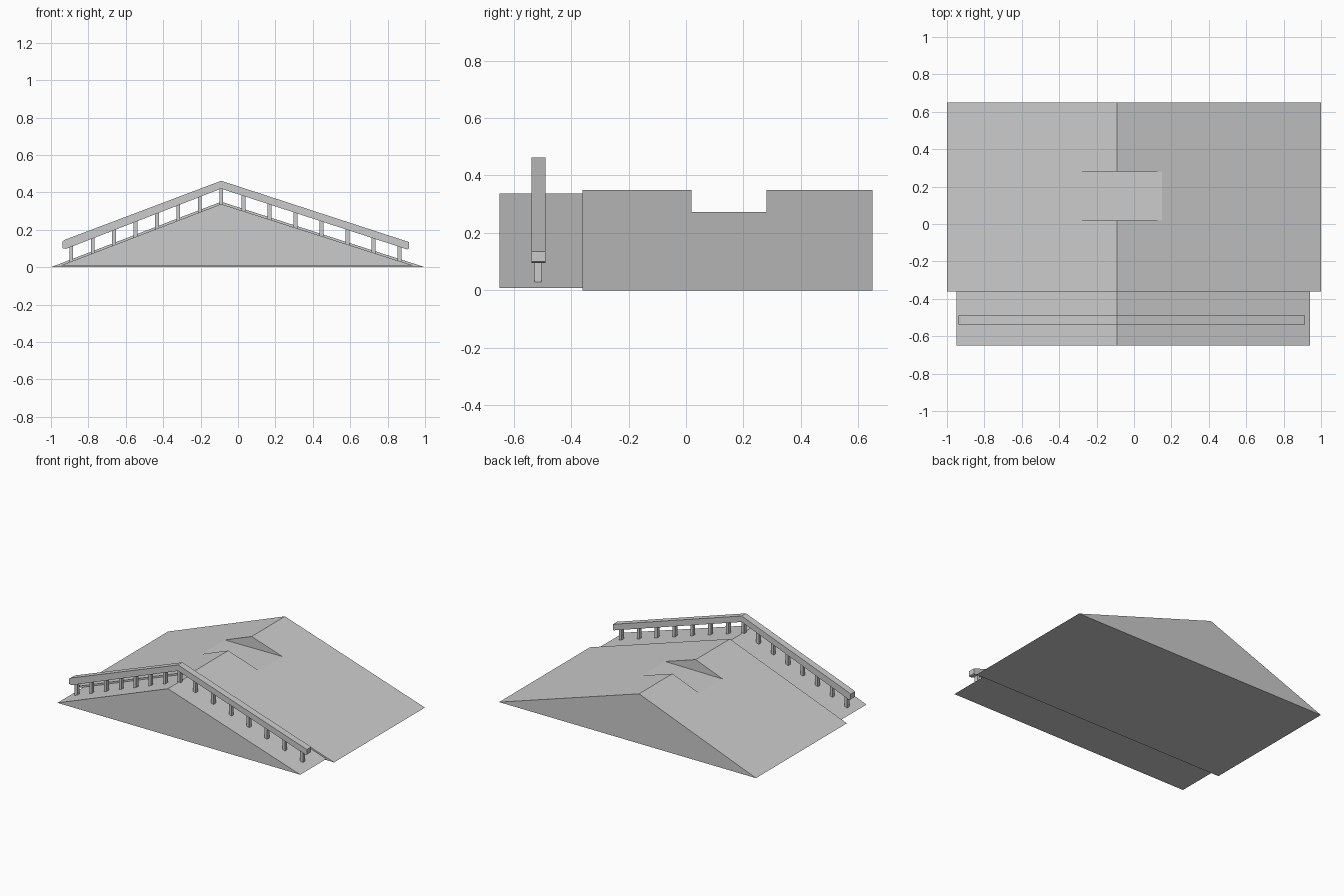
import bpy, bmesh

if "Cube" in bpy.data.objects:
    bpy.data.objects.remove(bpy.data.objects["Cube"])

RIDGE_X = -0.09


def extrude_profile(name, points, y0, y1):
    """Extrude an (x, z) outline along y into a closed flat-faced solid."""
    bm = bmesh.new()
    face = bm.faces.new([bm.verts.new((x, y0, z)) for x, z in points])
    ext = bmesh.ops.extrude_face_region(bm, geom=[face])
    for v in ext["geom"]:
        if isinstance(v, bmesh.types.BMVert):
            v.co.y = y1
    bmesh.ops.recalc_face_normals(bm, faces=bm.faces)
    mesh = bpy.data.meshes.new(name)
    bm.to_mesh(mesh)
    bm.free()
    obj = bpy.data.objects.new(name, mesh)
    bpy.context.collection.objects.link(obj)
    return obj


def slope_height(x, apex, left, right):
    """Height of a two-sided slope with feet at left and right."""
    if x < RIDGE_X:
        return apex * (x - left) / (RIDGE_X - left)
    return apex * (right - x) / (right - RIDGE_X)


# Main double ramp
ramp = extrude_profile("main_ramp", [(-1, 0), (1, 0), (RIDGE_X, 0.35)], -0.36, 0.65)

# Flattened notch across the ridge
cutter = extrude_profile("notch_cutter",
                         [(-0.5, 0.268), (0.4, 0.275), (0.4, 0.6), (-0.5, 0.6)], 0.02, 0.28)
cutter.hide_render = True
cutter.hide_viewport = True
cutter.display_type = 'WIRE'
cut = ramp.modifiers.new("notch", 'BOOLEAN')
cut.operation = 'DIFFERENCE'
cut.solver = 'EXACT'
cut.object = cutter
bpy.context.view_layer.update()
mesh = bpy.data.meshes.new_from_object(ramp.evaluated_get(bpy.context.evaluated_depsgraph_get()))
ramp.modifiers.clear()
ramp.data = mesh
bpy.data.objects.remove(cutter)

# Slightly lower side walkway
extrude_profile("side_walkway", [(-0.95, 0.008), (0.94, 0.008), (RIDGE_X, 0.338)], -0.65, -0.36)

# Handrail following both slopes
extrude_profile("handrail", [
    (-0.92, 0.098), (RIDGE_X, 0.42), (0.905, 0.095), (0.913, 0.1),
    (0.913, 0.135), (RIDGE_X, 0.462), (-0.925, 0.147), (-0.938, 0.138), (-0.938, 0.102),
], -0.538, -0.49)

# Posts under the handrail
post_x = [RIDGE_X - 0.1145 * i for i in range(8)] + [0.03 + 0.139 * i for i in range(7)]
for i, x in enumerate(post_x):
    a, b = x - 0.01, x + 0.01
    base = slope_height(x, 0.338, -0.97, 0.96) - 0.006
    top = base + 0.105
    extrude_profile(f"rail_post_{i + 1:02d}", [(a, base), (b, base), (b, top), (a, top)],
                    -0.528, -0.503)
